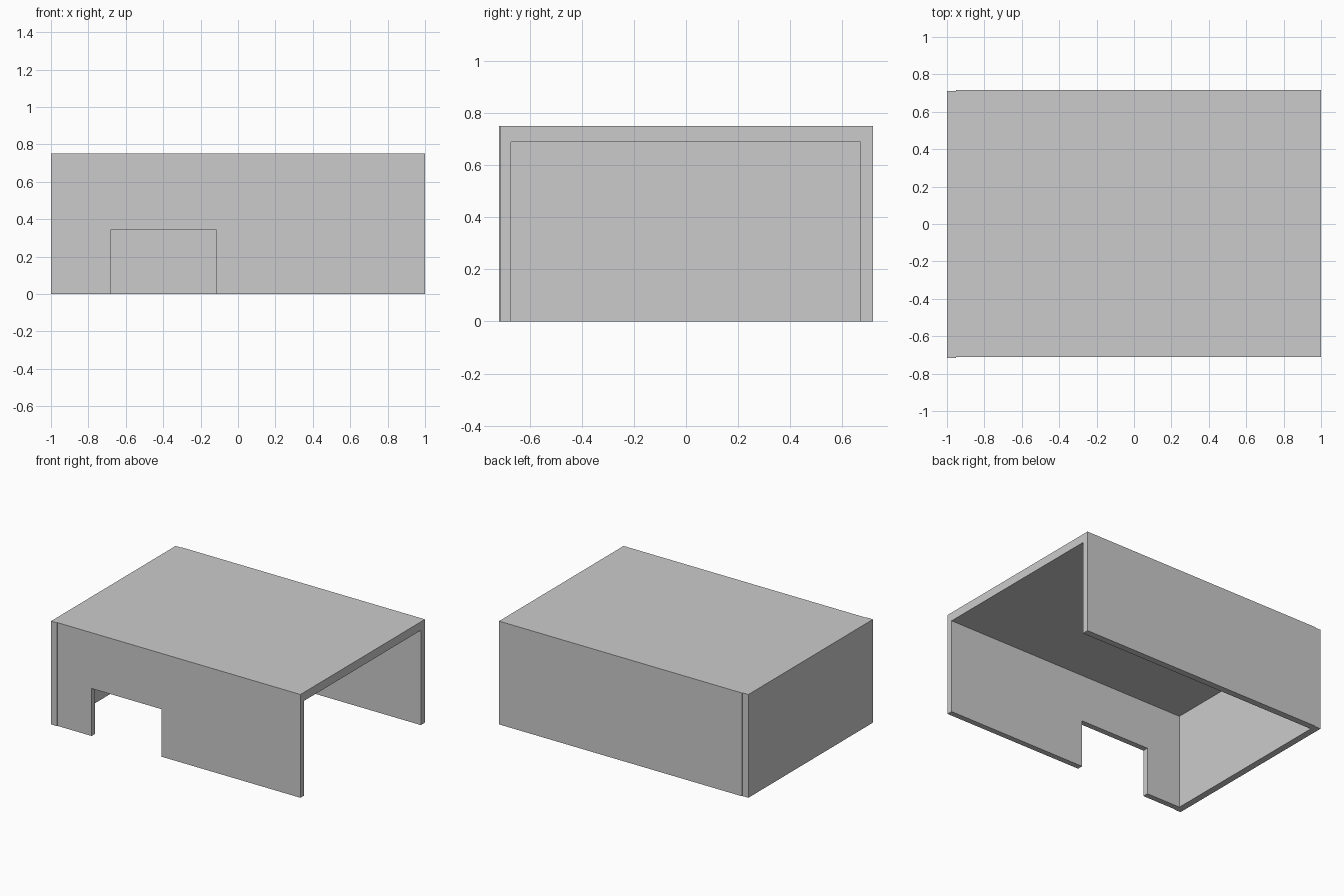
import bpy
import bmesh

if "Cube" in bpy.data.objects:
    bpy.data.objects.remove(bpy.data.objects["Cube"])


def panel(name, outline, axis, start, end):
    """Extrude a 2D outline along x or y between start and end."""
    def place(a, b, d):
        return (a, d, b) if axis == 'y' else (d, a, b)
    bm = bmesh.new()
    face = bm.faces.new([bm.verts.new(place(a, b, start)) for a, b in outline])
    ext = bmesh.ops.extrude_face_region(bm, geom=[face])
    for v in ext['geom']:
        if isinstance(v, bmesh.types.BMVert):
            v.co['xyz'.index(axis)] = end
    bmesh.ops.recalc_face_normals(bm, faces=bm.faces)
    mesh = bpy.data.meshes.new(name)
    bm.to_mesh(mesh)
    bm.free()
    obj = bpy.data.objects.new(name, mesh)
    bpy.context.collection.objects.link(obj)
    return obj


H = 0.75          # overall height
FRONT, BACK = -0.712, 0.717
IN_F, IN_B = -0.671, 0.670
LEFT = -0.952     # inner face of the closed end

# Roof and long walls: one open-ended channel
shell = panel("cover_shell", [
    (FRONT, 0), (FRONT, H), (BACK, H), (BACK, 0),
    (IN_B, 0), (IN_B, 0.688), (IN_F, 0.688), (IN_F, 0)], 'x', LEFT, 1)

# Closed end panel, set slightly towards the front
end_panel = panel("end_panel", [
    (-0.717, 0), (-0.717, H), (0.712, H), (0.712, 0)], 'x', -1, LEFT)

# Rectangular opening in the front wall
cutter = panel("opening_cutter", [
    (-0.678, -0.1), (-0.678, 0.345), (-0.118, 0.345), (-0.118, -0.1)],
    'y', -0.8, -0.6)
cutter.hide_render = True
cutter.hide_set(True)
cut = shell.modifiers.new("front_opening", 'BOOLEAN')
cut.object = cutter
cut.operation = 'DIFFERENCE'
cut.solver = 'EXACT'
